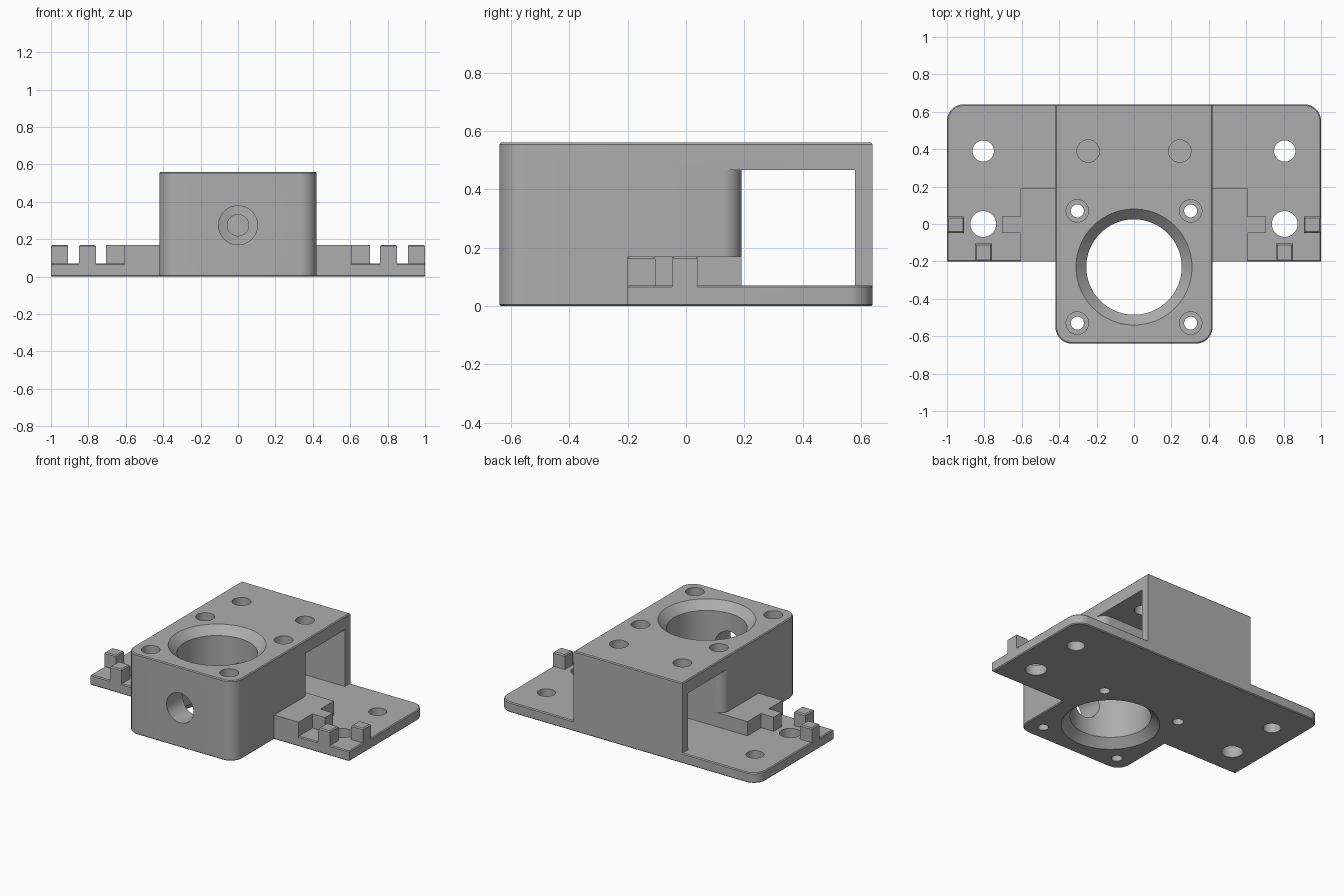
import bpy, bmesh, math
from mathutils import Matrix, Vector

if "Cube" in bpy.data.objects:
    bpy.data.objects.remove(bpy.data.objects["Cube"])

grey = bpy.data.materials.new("matte grey")
grey.diffuse_color = (0.42, 0.42, 0.42, 1)
grey.use_nodes = True
grey.node_tree.nodes["Principled BSDF"].inputs["Base Color"].default_value = grey.diffuse_color


def finish(bm, name):
    bmesh.ops.recalc_face_normals(bm, faces=bm.faces)
    me = bpy.data.meshes.new(name)
    bm.to_mesh(me)
    bm.free()
    me.materials.append(grey)
    ob = bpy.data.objects.new(name, me)
    bpy.context.collection.objects.link(ob)
    return ob


def prism(name, outline, z0, z1, chamfer=0.0):
    """Upright prism with optional chamfer on its top and bottom rims."""
    bm = bmesh.new()
    base = bm.faces.new([bm.verts.new((x, y, z0)) for x, y in outline])
    new = bmesh.ops.extrude_face_region(bm, geom=[base])["geom"]
    top = [v for v in new if isinstance(v, bmesh.types.BMVert)]
    bmesh.ops.translate(bm, verts=top, vec=(0, 0, z1 - z0))
    if chamfer:
        rims = [e for e in bm.edges if abs(e.verts[0].co.z - e.verts[1].co.z) < 1e-5]
        bmesh.ops.bevel(bm, geom=rims, offset=chamfer, segments=1, affect='EDGES')
    return finish(bm, name)


def rounded(x0, x1, y0, y1, front=0.0, back=0.0, n=10):
    """Rectangle outline with separate front and back corner radii."""
    pts = []
    for cx, cy, sx, sy, a, r in ((x0, y0, 1, 1, 180, front), (x1, y0, -1, 1, 270, front),
                                 (x1, y1, -1, -1, 0, back), (x0, y1, 1, -1, 90, back)):
        if not r:
            pts.append((cx, cy))
            continue
        for i in range(n + 1):
            t = math.radians(a + 90 * i / n)
            pts.append((cx + sx * r + r * math.cos(t), cy + sy * r + r * math.sin(t)))
    return pts


def box(name, x0, x1, y0, y1, z0, z1, chamfer=0.0):
    return prism(name, rounded(x0, x1, y0, y1), z0, z1, chamfer)


def lathe(name, profile, loc, rot=None, n=48):
    """Closed solid of revolution from (radius, height) rings."""
    bm = bmesh.new()
    rings = [[bm.verts.new((r * math.cos(2 * math.pi * i / n),
                            r * math.sin(2 * math.pi * i / n), z)) for i in range(n)]
             for r, z in profile]
    for a, b in zip(rings, rings[1:]):
        for i in range(n):
            j = (i + 1) % n
            bm.faces.new((a[i], a[j], b[j], b[i]))
    bm.faces.new(rings[0])
    bm.faces.new(rings[-1])
    m = Matrix.Translation(Vector(loc)) @ (rot or Matrix())
    bmesh.ops.transform(bm, matrix=m, verts=bm.verts)
    return finish(bm, name)


def combine(target, tool, op):
    mod = target.modifiers.new("join", 'BOOLEAN')
    mod.operation, mod.solver, mod.object = op, 'EXACT', tool
    bpy.context.view_layer.objects.active = target
    bpy.ops.object.modifier_apply(modifier=mod.name)
    bpy.data.objects.remove(tool)


# housing block with front corners rounded
bracket = prism("motor_mount_bracket", rounded(-0.42, 0.42, -0.64, 0.64, front=0.09), 0, 0.56, 0.006)

# side-to-side tunnel, with rounded lips on its front wall
R = 0.065
lip = [(0.42 - R + R * math.sin(math.radians(a)), 0.19 - R + R * math.cos(math.radians(a)))
       for a in range(0, 91, 10)]
half = lip + [(0.5, 0.19 - R), (0.5, 0.58)]
tunnel = half + [(-x, y) for x, y in reversed(half)]
combine(bracket, prism("tunnel_cutter", tunnel, 0.04, 0.467), 'DIFFERENCE')

# base plate with back corners rounded
combine(bracket, prism("base_plate", rounded(-1, 1, -0.2, 0.64, back=0.09), 0, 0.071, 0.006), 'UNION')

# raised ledges, locating tabs and posts on both wings
for s in (-1, 1):
    def wing(name, xa, xb, y0, y1, z0, c=0.0):
        combine(bracket, box(name, min(s * xa, s * xb), max(s * xa, s * xb), y0, y1, z0, 0.17, c), 'UNION')
    wing("ledge", 0.33, 0.608, -0.2, 0.19, 0.03)
    wing("ledge_tab", 0.55, 0.706, -0.047, 0.04, 0.035)
    wing("outer_post", 0.908, 1.0, -0.047, 0.04, 0.03, 0.007)
    wing("front_post", 0.76, 0.85, -0.2, -0.105, 0.03, 0.007)

# main bore, chamfered at both ends
bore = [(0.365, -0.055), (0.255, 0.055), (0.255, 0.505), (0.365, 0.615)]
combine(bracket, lathe("bore_cutter", bore, (0, -0.23, 0), n=96), 'DIFFERENCE')

# front access hole and the smaller hole behind the bore
forward = Matrix.Rotation(math.radians(90), 4, 'X')
combine(bracket, lathe("front_hole_cutter", [(0.104, 0.25), (0.104, 0.7)], (0, 0, 0.275), forward), 'DIFFERENCE')
combine(bracket, lathe("rear_hole_cutter", [(0.057, -0.3), (0.057, 0.25)], (0, 0, 0.275), forward), 'DIFFERENCE')

for s in (-1, 1):
    # counterbored screw holes around the bore
    for y in (0.07, -0.53):
        screw = [(0.035, -0.1), (0.035, 0.40), (0.06, 0.40), (0.06, 0.7)]
        combine(bracket, lathe("screw_cutter", screw, (s * 0.303, y, 0), n=32), 'DIFFERENCE')
    # roof holes and wing holes
    for x, y, r, z0, z1 in ((0.245, 0.39, 0.06, 0.3, 0.7), (0.806, 0.39, 0.057, -0.1, 0.2),
                            (0.806, 0.0, 0.069, -0.1, 0.3)):
        combine(bracket, lathe("hole_cutter", [(r, z0), (r, z1)], (s * x, y, 0), n=40), 'DIFFERENCE')

bpy.ops.object.select_all(action='DESELECT')
bracket.select_set(True)
bpy.context.view_layer.objects.active = bracket
bpy.ops.object.shade_smooth_by_angle(angle=math.radians(25))
